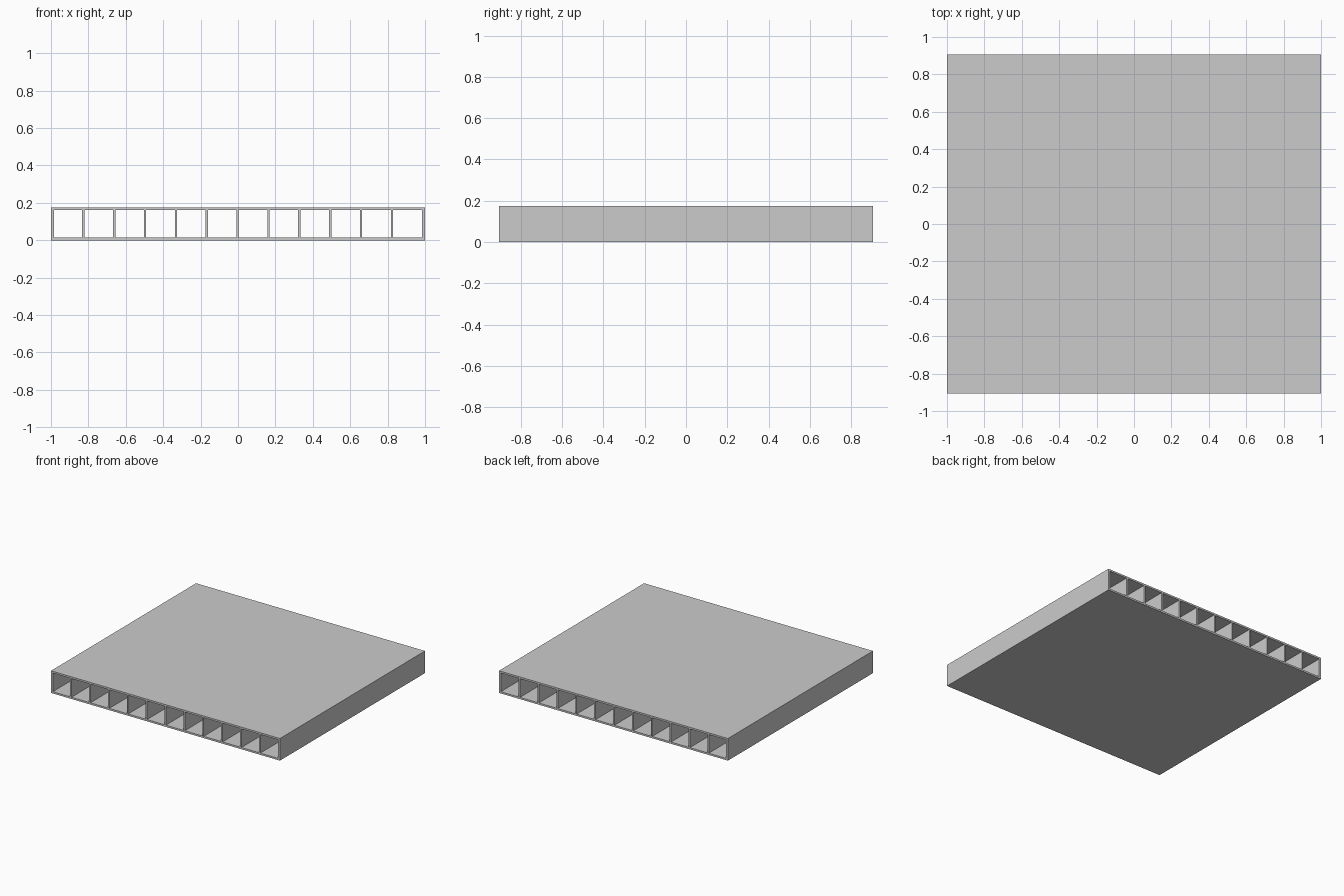
import bpy
import math

if "Cube" in bpy.data.objects:
    bpy.data.objects.remove(bpy.data.objects["Cube"], do_unlink=True)

HEIGHT, HALF_DEPTH = 0.175, 0.905
SIDE, SKIN, WEB = 0.016, 0.014, 0.012   # wall thicknesses
CELLS, PITCH = 12, 0.165
FIRST_WEB = -0.827

grey = bpy.data.materials.new("grey")
grey.use_nodes = True
colour = (0.6, 0.6, 0.6, 1)
grey.diffuse_color = colour
grey.node_tree.nodes["Principled BSDF"].inputs["Base Color"].default_value = colour

# Panel cross-section: outer rectangle with a row of hollow cells
profile = bpy.data.curves.new("hollow_panel", "CURVE")
profile.dimensions = "2D"
profile.fill_mode = "BOTH"
profile.extrude = HALF_DEPTH


def rectangle(x0, x1, z0, z1):
    spline = profile.splines.new("POLY")
    spline.points.add(3)
    corners = ((x0, z0), (x1, z0), (x1, z1), (x0, z1))
    for point, (x, z) in zip(spline.points, corners):
        point.co = (x, z, 0, 1)
    spline.use_cyclic_u = True


rectangle(-1, 1, 0, HEIGHT)
webs = [FIRST_WEB + i * PITCH for i in range(CELLS - 1)]
lefts = [-1 + SIDE] + [x + WEB / 2 for x in webs]
rights = [x - WEB / 2 for x in webs] + [1 - SIDE]
for left, right in zip(lefts, rights):
    rectangle(left, right, SKIN, HEIGHT - SKIN)

# Extruded panel, turned so the cells run front to back
panel = bpy.data.objects.new("hollow_panel", profile)
bpy.context.collection.objects.link(panel)
panel.rotation_euler.x = math.pi / 2
profile.materials.append(grey)
bpy.context.view_layer.objects.active = panel
panel.select_set(True)
bpy.ops.object.convert(target="MESH")
bpy.ops.object.shade_flat()
